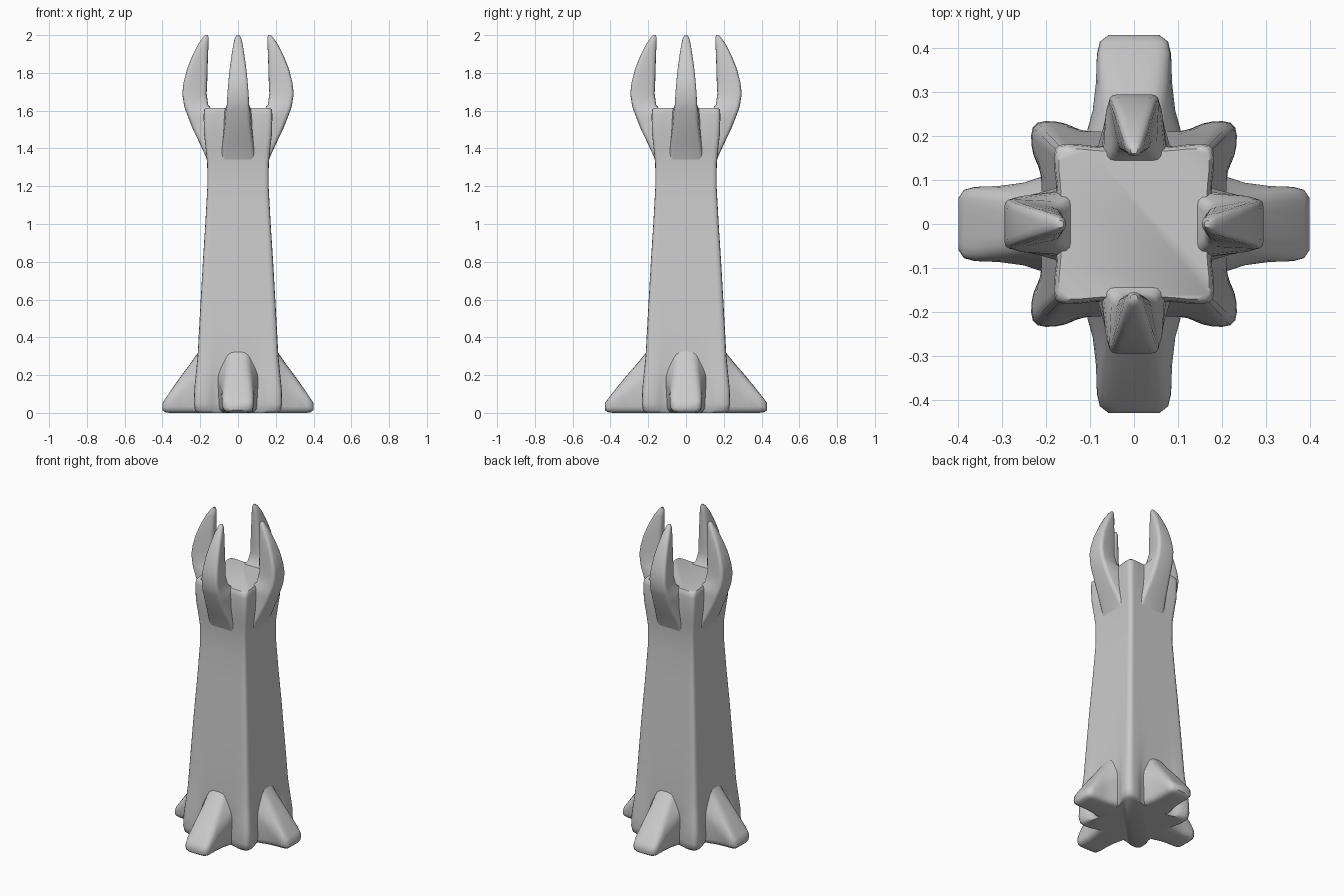
import bpy, bmesh, math
from mathutils import Vector, Matrix

if "Cube" in bpy.data.objects:
    bpy.data.objects.remove(bpy.data.objects["Cube"])


def rounded(corners, radius, steps=3):
    """Round every corner of a closed polygon of 3D points."""
    pts = [Vector(c) for c in corners]
    out = []
    for i, p in enumerate(pts):
        a, b = pts[i - 1] - p, pts[(i + 1) % len(pts)] - p
        p0 = p + a.normalized() * min(radius, a.length * 0.45)
        p1 = p + b.normalized() * min(radius, b.length * 0.45)
        for s in range(steps + 1):
            t = s / steps
            out.append(p0 * (1 - t) ** 2 + p * 2 * t * (1 - t) + p1 * t * t)
    return out


def loft(name, rings, turn=0.0, angle=50):
    """Skin a list of equal rings, cap both ends and shade smooth."""
    bm = bmesh.new()
    rot = Matrix.Rotation(turn, 3, 'Z')
    loops = [[bm.verts.new(rot @ p) for p in ring] for ring in rings]
    n = len(loops[0])
    for lo, hi in zip(loops, loops[1:]):
        for i in range(n):
            j = (i + 1) % n
            bm.faces.new((lo[i], lo[j], hi[j], hi[i]))
    bm.faces.new(loops[0])
    bm.faces.new(loops[-1])
    bmesh.ops.recalc_face_normals(bm, faces=bm.faces)
    for f in bm.faces:
        f.smooth = True
    me = bpy.data.meshes.new(name)
    bm.to_mesh(me)
    bm.free()
    me.set_sharp_from_angle(angle=math.radians(angle))
    ob = bpy.data.objects.new(name, me)
    bpy.context.collection.objects.link(ob)
    return ob


# Tower shaft: square section whose corners swell at the base
def shaft_ring(z, h, dent):
    side = [(h - dent, -0.48 * h), (h - dent, 0.48 * h), (h, 0.7 * h), (h, h)]
    pts = []
    for k in range(4):
        rot = Matrix.Rotation(k * math.pi / 2, 3, 'Z')
        pts += [rot @ Vector((x, y, z)) for x, y in side]
        pts.append(rot @ Vector((0.7 * h, h, z)))
    return rounded(pts, 0.04)


shaft = [(0, .212, .02), (.015, .228, .025), (.05, .234, .026), (.12, .232, .024),
         (.2, .224, .014), (.3, .214, .004), (.5, .203, 0), (.8, .186, 0),
         (1.0, .173, 0), (1.2, .162, 0), (1.32, .163, 0), (1.4, .171, 0),
         (1.48, .180, .003), (1.58, .182, .006), (1.605, .179, .006), (1.615, .171, .005)]
loft("tower_shaft", [shaft_ring(*s) for s in shaft])


# Buttress feet: (reach fraction, half width base, half width top, bottom z, top z)
foot = [(-.3, .115, .06, .0, .40), (0, .108, .048, .0, .315), (.2, .096, .055, .0, .262),
        (.5, .089, .064, .0, .188), (.8, .087, .07, .0, .108),
        (.93, .080, .066, .004, .072), (1, .060, .050, .015, .052)]


def buttress(name, turn, reach):
    rings = []
    for f, wb, wt, z0, z1 in foot:
        x = .215 + f * (reach - .215)
        zm = z0 + (z1 - z0) * .62
        rings.append(rounded([(x, -wb * .9, z0), (x, wb * .9, z0), (x, wb, zm),
                              (x, wt, z1), (x, -wt, z1), (x, -wb, zm)], .035))
    loft(name, rings, turn)


# Crown prongs: (z, inner radius, outer radius, inner half width, outer half width)
claw = [(1.30, .10, .150, .10, .095), (1.36, .10, .172, .095, .088), (1.43, .10, .204, .09, .078),
        (1.50, .10, .238, .085, .068), (1.56, .11, .262, .08, .063), (1.605, .135, .279, .072, .062),
        (1.63, .158, .286, .05, .061), (1.69, .166, .295, .036, .060), (1.75, .163, .288, .033, .055),
        (1.82, .161, .270, .029, .048), (1.89, .159, .242, .025, .038), (1.95, .156, .212, .020, .028),
        (1.985, .155, .188, .014, .018), (2.0, .160, .174, .007, .009)]


def prong(name, turn):
    rings = [rounded([(ri, -wi, z), (ro, -wo, z), (ro, wo, z), (ri, wi, z)], .022)
             for z, ri, ro, wi, wo in claw]
    loft(name, rings, turn)


for k, side in enumerate(("right", "back", "left", "front")):
    turn = k * math.pi / 2
    buttress("buttress_" + side, turn, .40 if k % 2 == 0 else .43)
    prong("crown_prong_" + side, turn)
